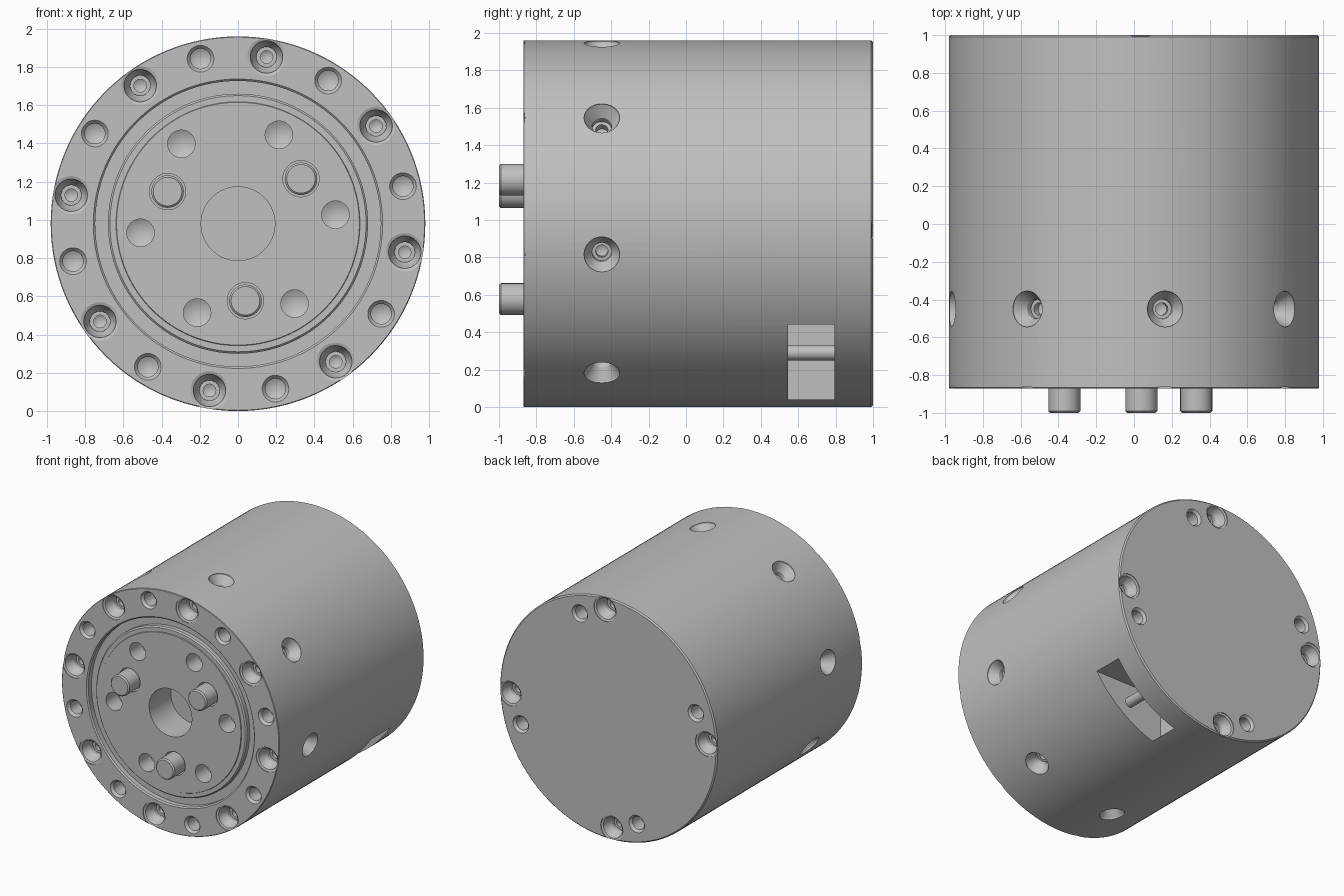
import bpy, bmesh, math
from mathutils import Matrix, Vector

if "Cube" in bpy.data.objects:
    bpy.data.objects.remove(bpy.data.objects["Cube"], do_unlink=True)

R = 0.98                                   # housing radius, also its centre height
FRONT, BACK = -0.87, 1.0
CENTRE = Vector((0, 0, R))
INTO_FRONT, INTO_BACK = Vector((0, 1, 0)), Vector((0, -1, 0))

metal = bpy.data.materials.new("grey metal")
metal.use_nodes = True
metal.diffuse_color = (0.53, 0.53, 0.53, 1)
metal.node_tree.nodes["Principled BSDF"].inputs["Base Color"].default_value = metal.diffuse_color


def lathe(bm, profile, origin, axis, segments=32):
    """Revolve (radius, depth) points about an axis starting at origin."""
    part = bmesh.new()
    verts = [part.verts.new((r, 0, d)) for r, d in profile]
    edges = [part.edges.new(pair) for pair in zip(verts, verts[1:])]
    bmesh.ops.spin(part, geom=verts + edges, cent=(0, 0, 0), axis=(0, 0, 1),
                   angle=math.tau, steps=segments, use_merge=False)
    bmesh.ops.remove_doubles(part, verts=part.verts, dist=1e-5)
    bmesh.ops.recalc_face_normals(part, faces=part.faces)
    turn = axis.to_track_quat('Z', 'Y').to_matrix().to_4x4()
    bmesh.ops.transform(part, matrix=Matrix.Translation(origin) @ turn, verts=part.verts)
    mesh = bpy.data.meshes.new("part")
    part.to_mesh(mesh)
    part.free()
    bm.from_mesh(mesh)
    bpy.data.meshes.remove(mesh)


def make_object(name, bm):
    mesh = bpy.data.meshes.new(name)
    bm.to_mesh(mesh)
    bm.free()
    obj = bpy.data.objects.new(name, mesh)
    bpy.context.collection.objects.link(obj)
    mesh.materials.append(metal)
    return obj


def smooth(obj):
    bpy.ops.object.select_all(action='DESELECT')
    obj.select_set(True)
    bpy.context.view_layer.objects.active = obj
    bpy.ops.object.shade_smooth_by_angle(angle=math.radians(25))


def ring(count, radius, start, y):
    """Points evenly spaced on a circle around the housing axis."""
    for i in range(count):
        a = math.radians(start + 360 * i / count)
        yield CENTRE + Vector((radius * math.cos(a), y, radius * math.sin(a)))


# Housing: chamfered drum with a ring groove and a blind centre bore
length = BACK - FRONT
housing_profile = [
    (0, 0.28), (0.193, 0.28), (0.193, 0), (0.635, 0), (0.638, 0.006),
    (0.67, 0.006), (0.68, 0.016), (0.68, 0.05), (0.747, 0.05), (0.747, 0.01),
    (0.757, 0), (R - 0.004, 0), (R, 0.004), (R, length - 0.01),
    (R - 0.01, length), (0, length)]
bm = bmesh.new()
lathe(bm, housing_profile, CENTRE + Vector((0, FRONT, 0)), INTO_FRONT, 128)
housing = make_object("housing", bm)

# Hole shapes
screw_hole = [(0, -0.05), (0.1, -0.05), (0.1, 0.006), (0.085, 0.012), (0.08, 0.04),
              (0.053, 0.08), (0.053, 0.11), (0.033, 0.11), (0.033, 0.15), (0, 0.17)]
side_hole = [(0, -0.05), (0.095, -0.05), (0.095, 0.012), (0.052, 0.075),
             (0.052, 0.11), (0.033, 0.11), (0.033, 0.15), (0, 0.17)]
thread_hole = [(0, -0.05), (0.07, -0.05), (0.07, 0), (0.053, 0.02),
               (0.053, 0.13), (0, 0.16)]
drill_hole = [(0, -0.05), (0.072, -0.05), (0.072, 0.15), (0, 0.19)]
pin_hole = [(0, -0.05), (0.095, -0.05), (0.095, 0.12), (0, 0.12)]

# Cutter holding every hole and the side slot
bm = bmesh.new()
for shape, count, radius, start, y, axis in (
        (screw_hole, 8, 0.885, 35.3, FRONT, INTO_FRONT),
        (thread_hole, 8, 0.885, 12.8, FRONT, INTO_FRONT),
        (drill_hole, 6, 0.512, 5.3, FRONT, INTO_FRONT),
        (pin_hole, 3, 0.405, 35.5, FRONT, INTO_FRONT),
        (screw_hole, 4, 0.885, -2, BACK, INTO_BACK),
        (thread_hole, 4, 0.83, -18, BACK, INTO_BACK)):
    for point in ring(count, radius, start, y):
        lathe(bm, shape, point, axis)
for point in ring(8, R, 35.3, -0.45):
    inward = CENTRE + Vector((0, -0.45, 0)) - point
    lathe(bm, side_hole, point, inward)
slot = Matrix.Translation((0.7, 0.67, 0.24)) @ Matrix.Diagonal((1, 0.25, 0.4, 1))
bmesh.ops.create_cube(bm, size=1, matrix=slot)
cutter = make_object("hole_cutter", bm)
cutter.hide_render = True

cut = housing.modifiers.new("holes", 'BOOLEAN')
cut.operation = 'DIFFERENCE'
cut.solver = 'EXACT'
cut.object = cutter
bpy.context.view_layer.objects.active = housing
bpy.ops.object.modifier_apply(modifier=cut.name)
bpy.data.objects.remove(cutter, do_unlink=True)
smooth(housing)

# Three chamfered dowel pins standing out of the front
pin_profile = [(0, 0), (0.075, 0), (0.085, 0.01), (0.085, 0.25), (0, 0.25)]
for i, point in enumerate(ring(3, 0.405, 35.5, -1.0)):
    bm = bmesh.new()
    lathe(bm, pin_profile, point, INTO_FRONT)
    smooth(make_object(f"dowel_pin_{i + 1}", bm))

# Cross bar inside the side slot
bm = bmesh.new()
lathe(bm, [(0, 0), (0.04, 0), (0.04, 0.26), (0, 0.26)], Vector((0.5, 0.54, 0.29)), INTO_FRONT)
smooth(make_object("slot_bar", bm))
